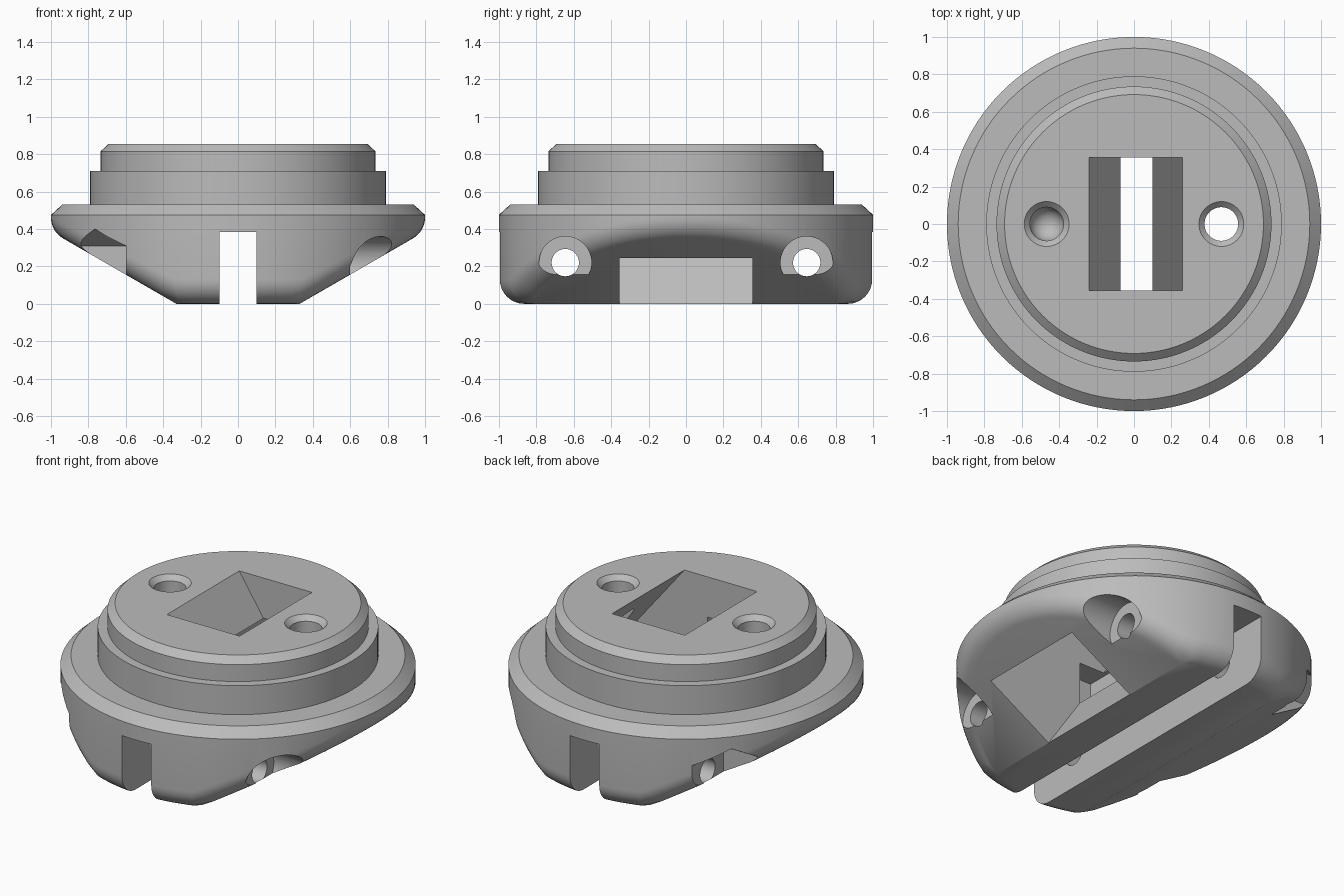
import bpy, bmesh
from math import cos, sin, pi, radians, tan
from mathutils import Vector, Matrix

cube = bpy.data.objects.get("Cube")
if cube:
    bpy.data.objects.remove(cube, do_unlink=True)

SEG = 128
grey = bpy.data.materials.new("plain_grey")
grey.use_nodes = True
grey.diffuse_color = (0.5, 0.5, 0.5, 1)
grey.node_tree.nodes["Principled BSDF"].inputs["Base Color"].default_value = (0.5, 0.5, 0.5, 1)


def finish(name, bm):
    bmesh.ops.recalc_face_normals(bm, faces=bm.faces)
    mesh = bpy.data.meshes.new(name)
    bm.to_mesh(mesh)
    bm.free()
    mesh.materials.append(grey)
    ob = bpy.data.objects.new(name, mesh)
    bpy.context.collection.objects.link(ob)
    return ob


def lathe(name, profile, seg=48, matrix=Matrix(), turn=0.0):
    """Closed solid of revolution from (radius, height) points."""
    bm = bmesh.new()
    rings = [[bm.verts.new(matrix @ Vector((r * cos(turn + 2 * pi * i / seg),
                                            r * sin(turn + 2 * pi * i / seg), z)))
              for i in range(seg)] for r, z in profile]
    for a, b in zip(rings, rings[1:]):
        for i in range(seg):
            j = (i + 1) % seg
            bm.faces.new((a[i], a[j], b[j], b[i]))
    bm.faces.new(rings[0])
    bm.faces.new(rings[-1])
    return finish(name, bm)


def prism(name, section, half_depth):
    """Solid with an (x, z) section, extruded along y."""
    bm = bmesh.new()
    face = bm.faces.new([bm.verts.new((x, -half_depth, z)) for x, z in section])
    moved = bmesh.ops.extrude_face_region(bm, geom=[face])["geom"]
    bmesh.ops.translate(bm, vec=(0, 2 * half_depth, 0),
                        verts=[v for v in moved if isinstance(v, bmesh.types.BMVert)])
    return finish(name, bm)


def box(name, half_x, half_y, z0, z1):
    return prism(name, [(-half_x, z0), (half_x, z0), (half_x, z1), (-half_x, z1)], half_y)


def combine(target, other, operation):
    other.hide_render = True
    mod = target.modifiers.new(other.name, 'BOOLEAN')
    mod.operation = operation
    mod.solver = 'EXACT'
    mod.object = other
    bpy.context.view_layer.objects.active = target
    bpy.ops.object.modifier_apply(modifier=mod.name)
    bpy.data.objects.remove(other, do_unlink=True)


# Base: disc with two sloping undersides and a rolled lower edge
ROLL, FLAT, SLOPE = 0.13, 0.33, radians(30)
bm = bmesh.new()
for i in range(SEG):
    a = 2 * pi * i / SEG
    out = Vector((cos(a), sin(a), 0))
    centre = out * (1 - ROLL)
    slope_z = tan(SLOPE) * (abs(centre.x) - FLAT) + ROLL / cos(SLOPE)
    centre.z = max(ROLL, slope_z)
    down = Vector((0, 0, -1))
    if slope_z > ROLL:
        down = Vector((sin(SLOPE) * (1 if centre.x > 0 else -1), 0, -cos(SLOPE)))
    for k in range(9):
        bm.verts.new(centre + out.slerp(down, k / 8) * ROLL)
    bm.verts.new((cos(a), sin(a), 0.475))
    bm.verts.new((0.94 * cos(a), 0.94 * sin(a), 0.53))
for x in (-FLAT, FLAT):
    for y in (-0.81, 0.81):
        bm.verts.new((x, y, 0))
hull = bmesh.ops.convex_hull(bm, input=bm.verts[:])
loose = {v for v in hull["geom_interior"] if isinstance(v, bmesh.types.BMVert)}
bmesh.ops.delete(bm, geom=list(loose), context='VERTS')
bmesh.ops.dissolve_limit(bm, angle_limit=0.002, verts=bm.verts[:], edges=bm.edges[:])
body = finish("round_stepped_body", bm)

# Stepped collar on top
collar = lathe("collar", [(0.79, 0.5), (0.79, 0.71), (0.735, 0.71),
                          (0.735, 0.815), (0.692, 0.855)], SEG)
combine(body, collar, 'UNION')

# Slanted tunnel, the long slot below and its taller middle
cutters = [
    prism("slanted_tunnel", [(-0.27, 0.9), (0.223, 0.9), (0.95, 0.005), (0.37, -0.06)], 0.355),
    box("long_slot", 0.1, 1.2, -0.1, 0.385),
    box("tall_slot_middle", 0.1, 0.5, -0.11, 0.605),
]

# Cross bolts: through hole, round counterbore on +x, six-sided pocket on -x
for y in (-0.645, 0.645):
    axis = Matrix.Translation((0, y, 0.22)) @ Matrix.Rotation(pi / 2, 4, 'Y')
    cutters += [
        lathe("bolt_hole", [(0.073, -1.3), (0.073, 1.3)], 40, axis),
        lathe("bolt_head_bore", [(0.14, 0.6), (0.14, 1.25)], 48, axis),
        lathe("nut_pocket", [(0.18, -1.25), (0.18, -0.6)], 6, axis),
    ]

# Chamfered holes in the top: one open, one with a round bottom
rim = [(0.09, 0.825), (0.12, 0.855), (0.12, 0.9)]
cup = [(0.09 * sin(t * pi / 16 + 0.02), 0.53 - 0.09 * cos(t * pi / 16)) for t in range(8)]
cutters += [
    lathe("open_screw_hole", [(0.09, -0.1)] + rim, 48, Matrix.Translation((0.467, 0, 0))),
    lathe("blind_screw_hole", cup + [(0.09, 0.53)] + rim, 48, Matrix.Translation((-0.467, 0, 0))),
]
for cutter in cutters:
    combine(body, cutter, 'DIFFERENCE')

# Smooth curved walls, keep machined edges sharp
bpy.ops.object.select_all(action='DESELECT')
body.select_set(True)
bpy.context.view_layer.objects.active = body
bpy.ops.object.shade_smooth_by_angle(angle=radians(25))
